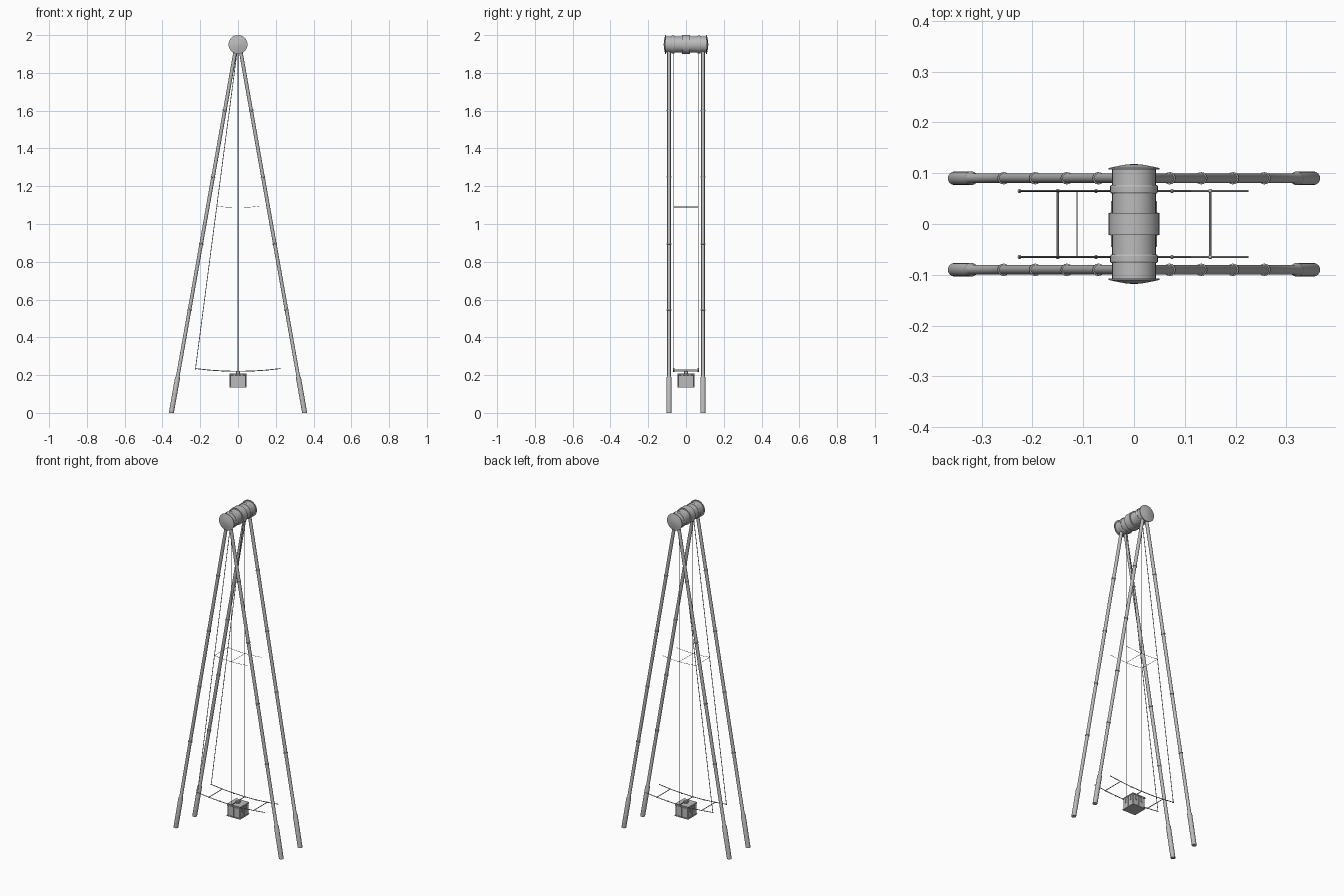
import bpy, bmesh, math
from mathutils import Vector

if "Cube" in bpy.data.objects:
    bpy.data.objects.remove(bpy.data.objects["Cube"])

grey = bpy.data.materials.new("plain grey")
grey.use_nodes = True
grey.diffuse_color = (0.5, 0.5, 0.5, 1)
grey.node_tree.nodes["Principled BSDF"].inputs["Base Color"].default_value = (0.5, 0.5, 0.5, 1)

AXLE = 1.95      # height of the pivot
LEG_Y = 0.09
ROPE_Y = 0.065


def finish(name, bm, smooth=True):
    bmesh.ops.recalc_face_normals(bm, faces=bm.faces)
    mesh = bpy.data.meshes.new(name)
    bm.to_mesh(mesh)
    bm.free()
    mesh.materials.append(grey)
    ob = bpy.data.objects.new(name, mesh)
    bpy.context.collection.objects.link(ob)
    if smooth:
        bpy.ops.object.select_all(action="DESELECT")
        ob.select_set(True)
        bpy.context.view_layer.objects.active = ob
        bpy.ops.object.shade_smooth_by_angle()
    return ob


def lathe(name, start, end, profile, sides=16):
    """Turn (distance, radius) pairs around the line from start to end."""
    start, end = Vector(start), Vector(end)
    turn = Vector((0, 0, 1)).rotation_difference(end - start)
    bm = bmesh.new()
    rings = []
    for d, r in profile:
        rings.append([bm.verts.new(start + turn @ Vector((
            r * math.cos(math.tau * i / sides), r * math.sin(math.tau * i / sides), d)))
            for i in range(sides)])
    for a, b in zip(rings, rings[1:]):
        for i in range(sides):
            j = (i + 1) % sides
            bm.faces.new((a[i], a[j], b[j], b[i]))
    bm.faces.new(rings[0])
    bm.faces.new(rings[-1])
    return finish(name, bm)


def rod(name, start, end, radius, sides=8):
    length = (Vector(end) - Vector(start)).length
    return lathe(name, start, end, [(0, radius), (length, radius)], sides)


def ball(name, centre, radius):
    bm = bmesh.new()
    bmesh.ops.create_uvsphere(bm, u_segments=12, v_segments=8, radius=radius)
    bmesh.ops.translate(bm, verts=bm.verts, vec=centre)
    return finish(name, bm)


def block(name, centre, size, bevel=0.0):
    bm = bmesh.new()
    bmesh.ops.create_cube(bm, size=1)
    bmesh.ops.scale(bm, verts=bm.verts, vec=size)
    bmesh.ops.translate(bm, verts=bm.verts, vec=centre)
    if bevel:
        bmesh.ops.bevel(bm, geom=bm.edges[:], offset=bevel, segments=1, affect="EDGES")
    return finish(name, bm, False)


def arc(radius, x, y):
    """Point on a swing path hanging below the pivot."""
    return (x, y, AXLE - math.sqrt(radius * radius - x * x))


# Pivot drum with collars and domed end caps
half = [(0.022, 0.05), (0.022, 0.043), (0.06, 0.043), (0.06, 0.045), (0.063, 0.047),
        (0.074, 0.047), (0.077, 0.045), (0.077, 0.043), (0.107, 0.043),
        (0.107, 0.05), (0.11, 0.05), (0.114, 0.032), (0.117, 0.015), (0.118, 0.003)]
profile = [(-d, r) for d, r in reversed(half)] + half
lathe("pivot_drum", (0, 0, AXLE), (0, 1, AXLE), profile, 32)

# Four legs with joint rings and thicker feet
for sx, side in ((-1, "right"), (1, "left")):
    for sy, end in ((-1, "front"), (1, "back")):
        foot = Vector((sx * 0.353, sy * LEG_Y, 0))
        top = Vector((sx * 0.008, sy * LEG_Y, AXLE))
        length = (top - foot).length
        scale = length / AXLE
        steps = [(0, 0.0135), (0.185 * scale, 0.0135), (0.195 * scale, 0.0095)]
        for z in (0.545, 0.895, 1.248, 1.6):
            d = z * scale
            steps += [(d - 0.004, 0.0095), (d - 0.003, 0.012),
                      (d + 0.003, 0.012), (d + 0.004, 0.0095)]
        steps.append((length, 0.0095))
        leg = lathe(f"{end}_{side}_leg", foot, top, steps)
        # Level the sole on the ground
        for v in leg.data.vertices:
            if v.co.z < 0.01:
                v.co.z = 0

# Swinging frame: curved rails, joints and hanging rods
RAIL, BRACE = 1.73, 0.863
for sy, end in ((-1, "front"), (1, "back")):
    y = sy * ROPE_Y
    stops = [i * 0.075 for i in range(-3, 4)]
    for i, (a, b) in enumerate(zip(stops, stops[1:])):
        rod(f"{end}_rail_{i}", arc(RAIL, a, y), arc(RAIL, b, y), 0.0022)
        rod(f"{end}_brace_{i}", arc(BRACE, a / 2, y), arc(BRACE, b / 2, y), 0.001)
    for i, x in enumerate(stops[:-1]):
        ball(f"{end}_rail_joint_{i}", arc(RAIL, x, y), 0.004)
    for x, label in ((-0.225, "side"), (0, "middle")):
        rod(f"{end}_{label}_hanger", arc(RAIL, x, y), (0, y, AXLE), 0.0018)

# Cross bars between the two rails and the two braces
for x in (-0.15, 0, 0.15):
    rod("rail_cross_bar", arc(RAIL, x, -ROPE_Y), arc(RAIL, x, ROPE_Y), 0.0022)
for x in (-0.1125, 0):
    rod("brace_cross_bar", arc(BRACE, x, -ROPE_Y), arc(BRACE, x, ROPE_Y), 0.001)

# Hanging weight box with lid, straps and latches
block("weight_box", (0, 0, 0.168), (0.084, 0.084, 0.066), 0.003)
block("weight_lid", (0, 0, 0.203), (0.09, 0.09, 0.01), 0.002)
block("weight_base", (0, 0, 0.137), (0.09, 0.09, 0.006), 0.001)
block("weight_hook", (0, 0, 0.214), (0.02, 0.02, 0.014), 0.002)
for s in (-1, 1):
    for t in (-0.02, 0.02):
        block("latch", (t, s * 0.043, 0.185), (0.008, 0.006, 0.03))
        block("latch", (s * 0.043, t, 0.185), (0.006, 0.008, 0.03))
    block("strap", (0, s * 0.043, 0.168), (0.004, 0.004, 0.064))
    block("strap", (s * 0.043, 0, 0.168), (0.004, 0.004, 0.064))
